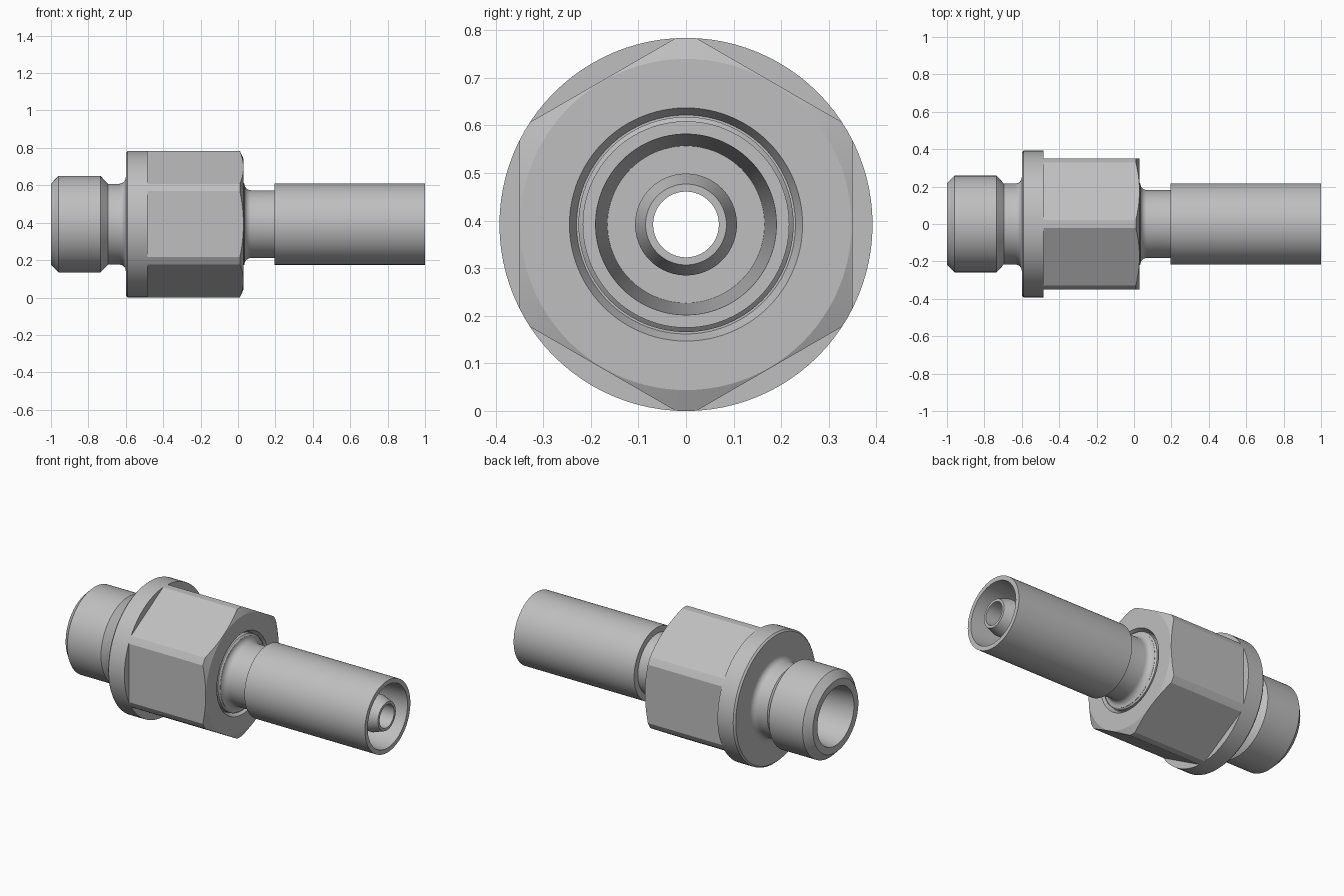
import bpy, bmesh, math
from mathutils import Vector

if "Cube" in bpy.data.objects:
    bpy.data.objects.remove(bpy.data.objects["Cube"])

AXIS_Z = 0.392
SEGMENTS = 96

steel = bpy.data.materials.new("steel grey")
steel.diffuse_color = (0.52, 0.52, 0.52, 1)
steel.use_nodes = True
steel.node_tree.nodes["Principled BSDF"].inputs["Base Color"].default_value = steel.diffuse_color


def arc(cx, cr, rad, a0, a1, n=6):
    """Fillet points (x, radius) around a centre, angles in degrees."""
    angles = [math.radians(a0 + (a1 - a0) * i / n) for i in range(n + 1)]
    return [(cx + rad * math.cos(a), cr + rad * math.sin(a)) for a in angles]


def lathe(profile, closed=False):
    """Revolve (x, radius) points about the x axis."""
    bm = bmesh.new()
    rings = []
    for x, r in profile:
        rings.append([bm.verts.new((x, r * math.sin(2 * math.pi * i / SEGMENTS),
                                    r * math.cos(2 * math.pi * i / SEGMENTS)))
                      for i in range(SEGMENTS)])
    pairs = list(zip(rings, rings[1:]))
    if closed:
        pairs.append((rings[-1], rings[0]))
    for a, b in pairs:
        for i in range(SEGMENTS):
            j = (i + 1) % SEGMENTS
            bm.faces.new((a[i], a[j], b[j], b[i]))
    return bm


def finish(bm, name, angle):
    mesh = bpy.data.meshes.new(name)
    bm.to_mesh(mesh)
    bm.free()
    mesh.materials.append(steel)
    ob = bpy.data.objects.new(name, mesh)
    ob.location.z = AXIS_Z
    bpy.context.collection.objects.link(ob)
    bpy.ops.object.select_all(action='DESELECT')
    ob.select_set(True)
    bpy.context.view_layer.objects.active = ob
    bpy.ops.object.shade_smooth_by_angle(angle=math.radians(angle))


# Threaded end: bore, chamfered thread, undercut and flange
threaded_end = ([(-0.62, 0.069), (-0.62, 0.135), (-1.0, 0.175), (-1.0, 0.217),
                 (-0.96, 0.258), (-0.735, 0.258), (-0.695, 0.216)]
                + arc(-0.635, 0.251, 0.035, -90, 0)
                + [(-0.60, 0.251), (-0.60, 0.382), (-0.59, 0.392),
                   (-0.485, 0.392), (-0.485, 0.335)])
finish(lathe(threaded_end), "threaded_end", 30)

# Hexagonal nut: chamfered ring with six flats sliced off
nut = lathe([(-0.485, 0.20), (-0.485, 0.392), (0.01, 0.392), (0.03, 0.348),
             (0.03, 0.245), (0.0, 0.23), (0.0, 0.20)], closed=True)
for k in range(6):
    a = math.radians(60 * k)
    normal = Vector((0, math.cos(a), math.sin(a)))
    cut = bmesh.ops.bisect_plane(
        nut, geom=nut.verts[:] + nut.edges[:] + nut.faces[:], dist=1e-6,
        plane_co=normal * 0.35, plane_no=normal, clear_outer=True)
    edges = [e for e in cut["geom_cut"] if isinstance(e, bmesh.types.BMEdge)]
    bmesh.ops.contextual_create(nut, geom=edges)
bmesh.ops.recalc_face_normals(nut, faces=nut.faces[:])
hidden = [f for f in nut.faces if all(v.co.x < -0.484 for v in f.verts)]
bmesh.ops.delete(nut, geom=hidden, context='FACES')
finish(nut, "hex_nut", 18)

# Hose tail: neck with fillet, crimp sleeve, tapered socket, inner tube, bore
hose_tail = ([(0.0, 0.226), (0.025, 0.226), (0.033, 0.217)]
             + arc(0.07, 0.217, 0.036, 180, 270)
             + [(0.195, 0.181), (0.195, 0.217), (1.0, 0.217), (1.0, 0.19),
                (0.45, 0.165), (0.45, 0.107), (0.93, 0.107), (0.995, 0.085),
                (0.995, 0.069), (-0.62, 0.069)])
finish(lathe(hose_tail), "hose_tail", 17)
